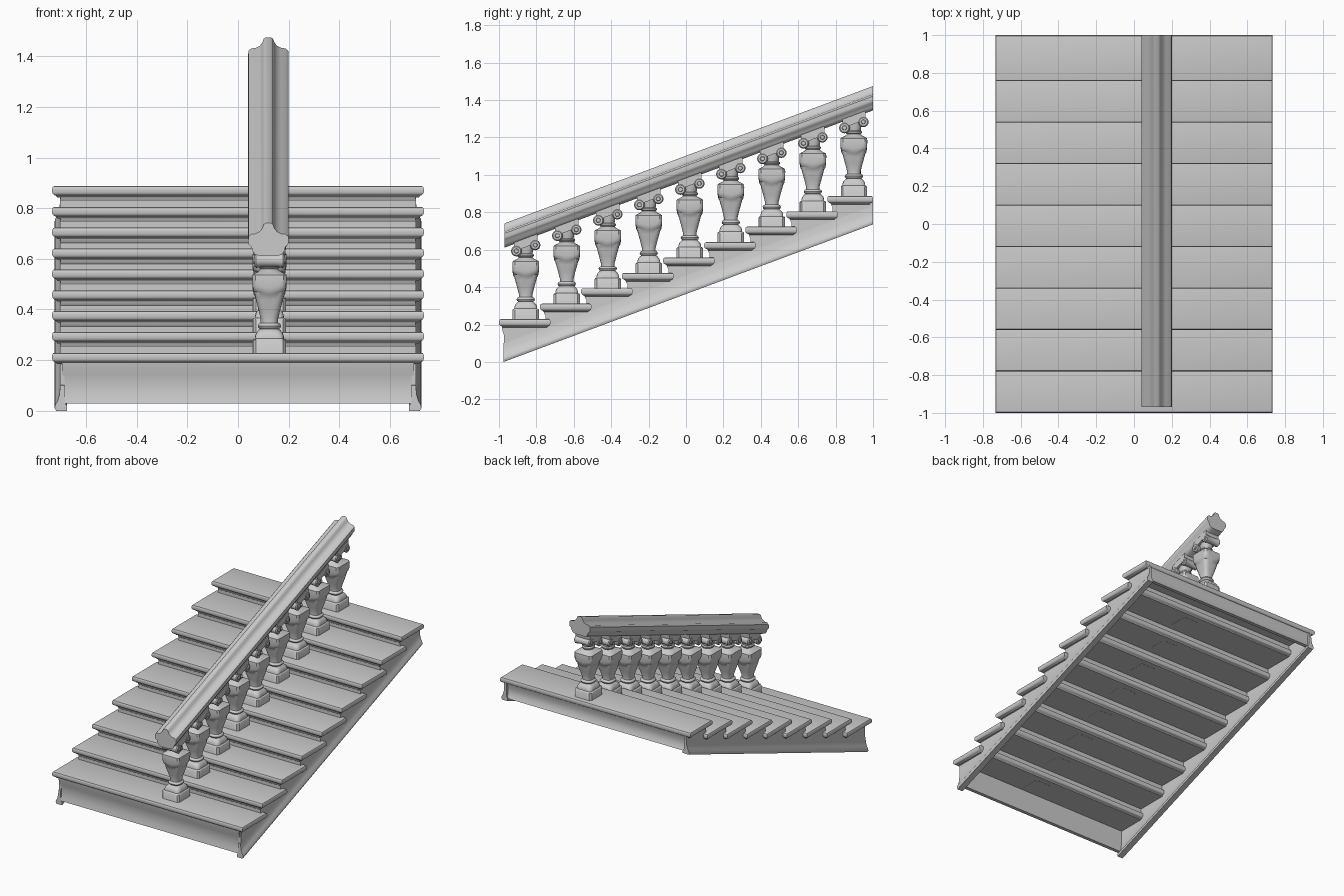
import bpy, bmesh, math
from mathutils import Vector

if "Cube" in bpy.data.objects:
    bpy.data.objects.remove(bpy.data.objects["Cube"])

STEPS, RUN, RISE = 9, 0.2195, 0.0823
TOP0 = 0.229                 # top of the first tread
SLOPE = 0.3725


def finish(name, bm, angle=35):
    bmesh.ops.recalc_face_normals(bm, faces=bm.faces)
    me = bpy.data.meshes.new(name)
    bm.to_mesh(me)
    bm.free()
    ob = bpy.data.objects.new(name, me)
    bpy.context.collection.objects.link(ob)
    bpy.ops.object.select_all(action='DESELECT')
    ob.select_set(True)
    bpy.context.view_layer.objects.active = ob
    bpy.ops.object.shade_smooth_by_angle(angle=math.radians(angle))
    return ob


def loft(bm, rings):
    """Skin a list of closed rings and cap both ends."""
    rows = [[bm.verts.new(p) for p in r] for r in rings]
    n = len(rows[0])
    for a, b in zip(rows, rows[1:]):
        for i in range(n):
            bm.faces.new((a[i], a[(i + 1) % n], b[(i + 1) % n], b[i]))
    bm.faces.new(rows[0])
    bm.faces.new(rows[-1])


def along_x(name, profile, x0, x1):
    bm = bmesh.new()
    loft(bm, [[(x, y, z) for y, z in profile] for x in (x0, x1)])
    return finish(name, bm)


def up_slope(name, profile, y0, y1, z0):
    """Sweep an xz profile up the pitch of the stair with plumb-cut ends."""
    bm = bmesh.new()
    loft(bm, [[(x, y, z0 + z + (y - y0) * SLOPE) for x, z in profile] for y in (y0, y1)])
    return finish(name, bm, 45)


# treads: rounded nosing running into a small cove underneath (depth, inset)
NOSING = [(0, .010), (.002, .004), (.007, .001), (.013, 0), (.024, 0), (.031, .003),
          (.036, .009), (.039, .016), (.045, .020)]
for i in range(STEPS):
    y0, top = -1 + RUN * i, TOP0 + RISE * i
    y1 = min(y0 + 0.275, 1.0)
    bm = bmesh.new()
    loft(bm, [[(-.734 + q, y0 + q, top - d), (.734 - q, y0 + q, top - d),
               (.734 - q, y1 - q, top - d), (-.734 + q, y1 - q, top - d)] for d, q in NOSING])
    finish(f"tread_{i + 1}", bm, 40)
    # riser behind the nosing
    if i:
        y, zb = y0 + 0.028, top - RISE - 0.02
        along_x(f"riser_{i + 1}", [(y, zb), (y + 0.008, zb), (y + 0.008, top - 0.03),
                                   (y - 0.010, top - 0.03), (y - 0.006, top - 0.052), (y, top - 0.06)],
                -0.70, 0.70)

# curved front panel and back panel
along_x("front_panel", [(-0.985, 0.20), (-0.982, 0.17), (-0.972, 0.14), (-0.966, 0.10), (-0.968, 0.06),
                        (-0.975, 0.028), (-0.95, 0.028), (-0.945, 0.20)], -0.695, 0.695)
zt = TOP0 + RISE * (STEPS - 1)
along_x("back_panel", [(0.992, zt - 0.03), (0.98, zt - 0.07), (0.982, zt - 0.11), (0.995, zt - 0.137),
                       (0.97, zt - 0.137), (0.96, zt - 0.03)], -0.70, 0.70)

# sawtooth stringers with a flared moulding along the bottom edge
saw = [(-0.972, 0.01), (1.0, 0.01 + 1.972 * SLOPE), (1.0, zt - 0.03)]
for i in reversed(range(STEPS)):
    y = -1 + RUN * i + 0.028
    saw.append((y, TOP0 + RISE * i - 0.03))
    if i:
        saw.append((y, TOP0 + RISE * (i - 1) - 0.03))
foot = [(0.675, 0), (0.718, 0), (0.724, 0.01), (0.722, 0.022), (0.712, 0.04),
        (0.705, 0.065), (0.702, 0.10), (0.686, 0.10), (0.684, 0.03), (0.675, 0.02)]
for side, s in (("left", -1), ("right", 1)):
    along_x(f"{side}_stringer", saw, s * 0.686, s * 0.702)
    up_slope(f"{side}_stringer_moulding", [(s * x, z) for x, z in foot], -0.975, 1.0, 0.0)

# moulded handrail
half = [(0.010, 0.0), (0.018, -0.005), (0.024, -0.021), (0.034, -0.034), (0.05, -0.042), (0.068, -0.044),
        (0.079, -0.054), (0.080, -0.075), (0.077, -0.086), (0.067, -0.094), (0.063, -0.110), (0.052, -0.124),
        (0.035, -0.13)]
rail = [(0.120 + x, z) for x, z in half] + [(0.120 - x, z) for x, z in reversed(half)]
up_slope("handrail", rail, -0.97, 1.0, 0.741)

# baluster rings: height, half width, squareness exponent, droop at face centres
RINGS = [(-0.046, .070, 16, 0), (.050, .070, 16, 0), (.054, .067, 14, 0), (.056, .061, 10, 0),
         (.066, .060, 8, 0), (.078, .056, 5, 0), (.090, .045, 4, 0), (.094, .040, 2.5, 0),
         (.098, .046, 2.5, 0), (.106, .049, 2.5, 0), (.114, .045, 2.5, 0), (.118, .037, 2.5, 0),
         (.135, .037, 3, 0), (.170, .046, 4, 0), (.210, .057, 5, 0), (.240, .062, 6, .014),
         (.244, .066, 8, .014), (.262, .071, 10, .007), (.295, .072, 12, 0), (.308, .071, 12, 0),
         (.314, .062, 6, 0), (.322, .046, 3, 0), (.330, .037, 2, 0), (.337, .044, 2, 0),
         (.344, .044, 2, 0), (.350, .037, 2, 0), (.370, .040, 3, 0), (.405, .045, 4, 0)]


def ring(z, w, p, droop, n=32):
    pts = []
    for k in range(n):
        a = 2 * math.pi * (k + 0.5) / n
        c, s = math.cos(a), math.sin(a)
        r = w / (abs(c) ** p + abs(s) ** p) ** (1 / p)
        pts.append((r * c * 0.94, r * s, z - droop * math.cos(2 * a) ** 2))
    return pts


bm = bmesh.new()
loft(bm, [ring(*r) for r in RINGS])
# scroll capital: two volutes with raised eyes, and a sloped cap under the rail
for y, z, r in ((-0.050, 0.364, 0.029), (0.051, 0.396, 0.028)):
    for rad, hw in ((r, 0.059), (r * 0.45, 0.064)):
        loft(bm, [[(x, y + q * math.cos(t * math.pi / 8), z + q * math.sin(t * math.pi / 8))
                   for t in range(16)]
                  for x, q in ((-hw, rad * 0.8), (-hw + 0.006, rad), (-0.025, rad * 0.85),
                               (0.025, rad * 0.85), (hw - 0.006, rad), (hw, rad * 0.8))])
loft(bm, [[(x, y, z + y * SLOPE) for y, z in ((-0.056, .385), (0.056, .385), (0.062, .40),
                                             (0.062, .432), (-0.062, .432), (-0.062, .40))]
          for x in (-0.056, 0.056)])
first = finish("baluster_1", bm, 40)
for i in range(STEPS):
    ob = first if i == 0 else first.copy()
    if i:
        ob.name = f"baluster_{i + 1}"
        bpy.context.collection.objects.link(ob)
    ob.location = Vector((0.124, -0.857 + 0.2193 * i, TOP0 + RISE * i))
